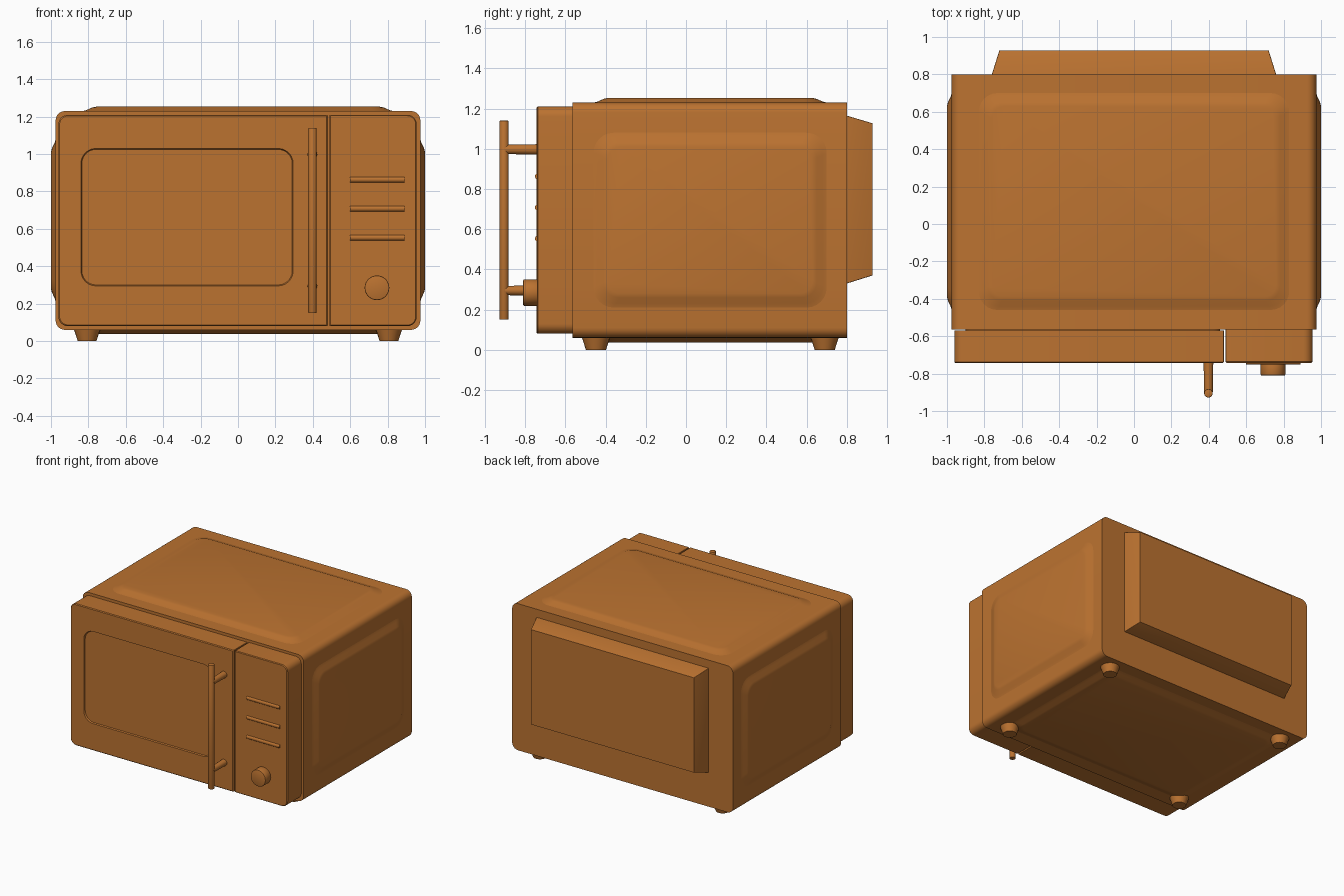
import bpy, bmesh, math
from mathutils import Matrix, Vector

if "Cube" in bpy.data.objects:
    bpy.data.objects.remove(bpy.data.objects["Cube"])

mat = bpy.data.materials.new("orange_enamel")
mat.diffuse_color = (0.5, 0.17, 0.03, 1)
mat.use_nodes = True
mat.node_tree.nodes["Principled BSDF"].inputs["Base Color"].default_value = mat.diffuse_color

AXES = {'x': lambda u, v, w: (w, u, v),
        'y': lambda u, v, w: (u, w, v),
        'z': lambda u, v, w: (u, v, w)}


def finish(bm, name, angle=35):
    bmesh.ops.recalc_face_normals(bm, faces=bm.faces)
    me = bpy.data.meshes.new(name)
    bm.to_mesh(me)
    bm.free()
    ob = bpy.data.objects.new(name, me)
    bpy.context.collection.objects.link(ob)
    me.materials.append(mat)
    bpy.ops.object.select_all(action='DESELECT')
    ob.select_set(True)
    bpy.context.view_layer.objects.active = ob
    bpy.ops.object.shade_smooth_by_angle(angle=math.radians(angle))
    return ob


def outline(u0, u1, v0, v1, rl, rr, seg=6):
    """Rounded rectangle with separate radii for left and right corners."""
    pts = []
    for cu, cv, r, a0 in ((u1 - rr, v1 - rr, rr, 0), (u0 + rl, v1 - rl, rl, 90),
                          (u0 + rl, v0 + rl, rl, 180), (u1 - rr, v0 + rr, rr, 270)):
        for i in range(seg + 1):
            a = math.radians(a0 + 90 * i / seg)
            pts.append((cu + r * math.cos(a), cv + r * math.sin(a)))
    return pts


def loft(name, axis, rings, angle=35):
    """Skin rounded rectangles (u0, u1, v0, v1, rl, rr, depth) along an axis."""
    bm = bmesh.new()
    loops = [[bm.verts.new(AXES[axis](u, v, r[6])) for u, v in outline(*r[:6])]
             for r in rings]
    for a, b in zip(loops, loops[1:]):
        for i in range(len(a)):
            j = (i + 1) % len(a)
            bm.faces.new((a[i], a[j], b[j], b[i]))
    bm.faces.new(loops[0])
    bm.faces.new(loops[-1])
    return finish(bm, name, angle)


def tube(name, p, q, r1, r2=None, bevel=0, seg=24):
    """Cylinder or cone from p to q, optionally with rounded ends."""
    p, q = Vector(p), Vector(q)
    bm = bmesh.new()
    rot = (q - p).to_track_quat('Z', 'Y').to_matrix().to_4x4()
    bmesh.ops.create_cone(bm, cap_ends=True, segments=seg, radius1=r1,
                          radius2=r1 if r2 is None else r2, depth=(q - p).length,
                          matrix=Matrix.Translation((p + q) / 2) @ rot)
    if bevel:
        rim = [e for e in bm.edges if any(len(f.verts) > 4 for f in e.link_faces)]
        bmesh.ops.bevel(bm, geom=rim, offset=bevel, segments=2, profile=0.5,
                        affect='EDGES')
    return finish(bm, name)


# Main housing
S = 0.004
box = (-0.975, 0.975, 0.06, 1.23, 0.05, 0.05)
loft("housing", 'y', [box + (-0.565,), box + (0.80,)])


# Embossed panels on the sides, top and bottom
def emboss(name, axis, u0, u1, v0, v1, base, out):
    s = math.copysign(1, out)
    if axis == 'z' and name.startswith("bottom"):
        s = -1
    h = abs(out - base)
    rings = [(u0, u1, v0, v1, 0.1, 0.1, base - s * 0.01)]
    for inset, rise in ((0, 0), (0.02, 0.22), (0.05, 0.8), (0.07, 1)):
        rings.append((u0 + inset, u1 - inset, v0 + inset, v1 - inset,
                      0.1 - inset * 0.5, 0.1 - inset * 0.5, base + s * h * rise))
    loft(name, axis, rings, 50)


for side, s in (("left", -1), ("right", 1)):
    emboss(side + "_side_panel", 'x', -0.46, 0.70, 0.21, 1.08, s * 0.975, s * 1.0)
emboss("top_panel", 'z', -0.83, 0.83, -0.46, 0.70, 1.23, 1.253)
emboss("bottom_panel", 'z', -0.83, 0.83, -0.46, 0.70, 0.06, 0.037)

# Tapered rear cover
loft("rear_cover", 'y', [(-0.76, 0.76, 0.33, 1.165, S, S, 0.79),
                         (-0.76, 0.76, 0.33, 1.165, S, S, 0.80),
                         (-0.72, 0.72, 0.37, 1.127, S, S, 0.928)])

# Door with shallow recessed window
win = (-0.84, 0.295, 0.295, 1.03, 0.08, 0.08)
loft("door", 'y', [(-0.96, 0.48, 0.08, 1.21, 0.05, S, -0.570),
                   (-0.96, 0.48, 0.08, 1.21, 0.05, S, -0.738),
                   (-0.954, 0.474, 0.086, 1.204, 0.046, S, -0.744),
                   win + (-0.744,),
                   (-0.835, 0.29, 0.30, 1.025, 0.076, 0.076, -0.734)])
loft("door_seal", 'y', [(-0.90, 0.46, 0.13, 1.16, 0.04, 0.04, -0.56),
                        (-0.90, 0.46, 0.13, 1.16, 0.04, 0.04, -0.575)])

# Control panel
loft("control_panel", 'y', [(0.49, 0.955, 0.08, 1.21, S, 0.05, -0.56),
                            (0.49, 0.955, 0.08, 1.21, S, 0.05, -0.736),
                            (0.495, 0.95, 0.085, 1.205, S, 0.046, -0.742)])
for i, z in enumerate((0.863, 0.708, 0.553)):
    tube(f"button_bar_{i + 1}", (0.60, -0.736, z), (0.89, -0.736, z), 0.0155, seg=16)
tube("knob", (0.743, -0.735, 0.285), (0.743, -0.81, 0.285), 0.066, bevel=0.006, seg=32)

# Handle
tube("handle_bar", (0.398, -0.905, 0.15), (0.398, -0.905, 1.14), 0.023, bevel=0.004)
for label, z in (("lower", 0.295), ("upper", 0.997)):
    tube(label + "_handle_post", (0.398, -0.735, z), (0.398, -0.90, z), 0.026, 0.023)

# Feet
for side, x in (("left", -0.807), ("right", 0.807)):
    for end, y in (("front", -0.448), ("back", 0.69)):
        tube(f"{end}_{side}_foot", (x, y, 0.065), (x, y, 0), 0.071, 0.05)
